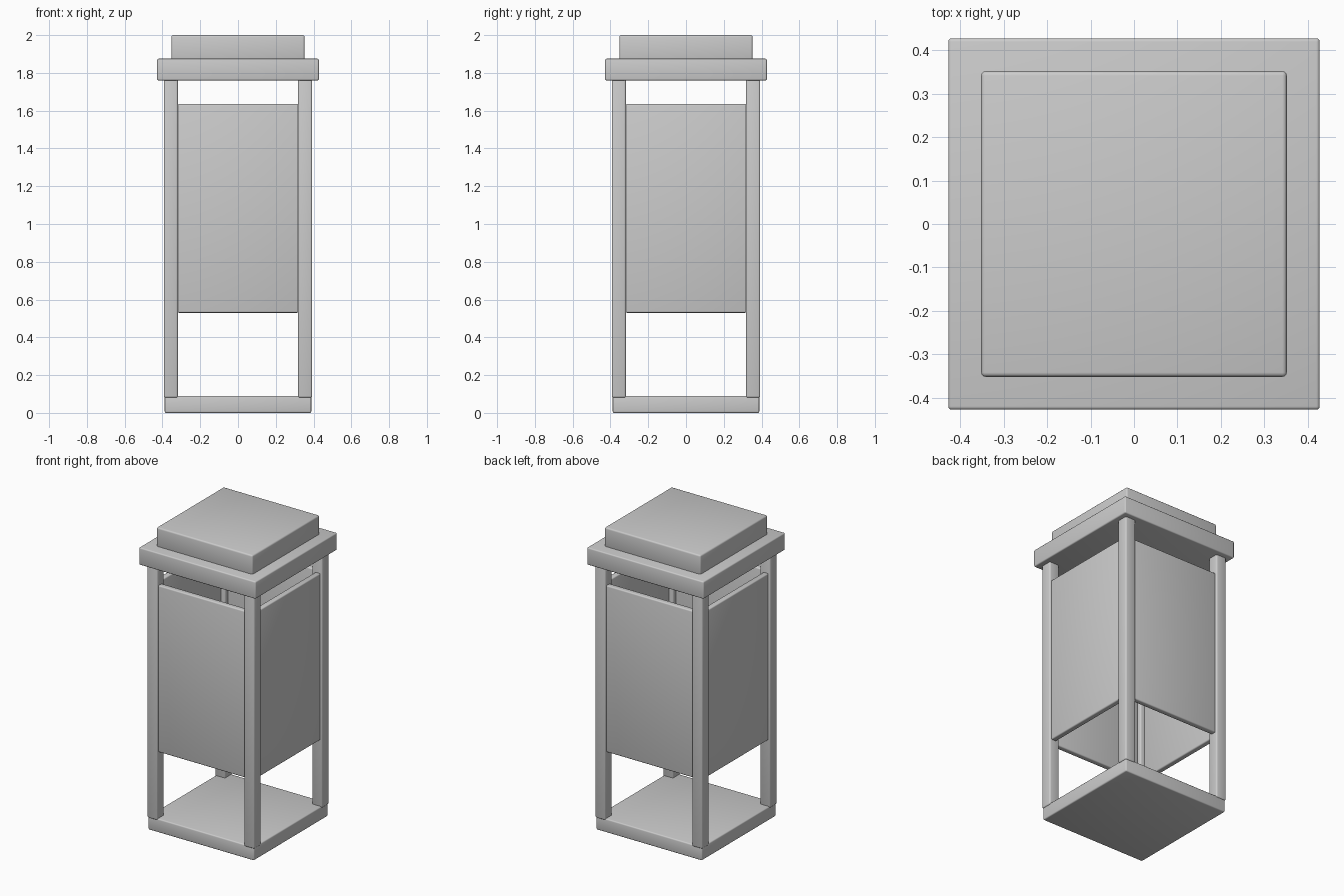
import bpy
import math
from mathutils import Matrix, Vector

cube = bpy.data.objects.get("Cube")
if cube:
    bpy.data.objects.remove(cube, do_unlink=True)

# Single plain grey finish
grey = bpy.data.materials.new("plain_grey")
grey.use_nodes = True
colour = (0.6, 0.6, 0.6, 1)
grey.diffuse_color = colour
grey.node_tree.nodes["Principled BSDF"].inputs["Base Color"].default_value = colour


def box(name, low, high, bevel, angle=0):
    """Rounded box between two corners, turned about the lantern's axis."""
    low, high = Vector(low), Vector(high)
    bpy.ops.mesh.primitive_cube_add(size=1)
    part = bpy.context.object
    part.name = name
    part.data.transform(Matrix.Rotation(angle, 4, "Z")
                        @ Matrix.Translation((low + high) / 2)
                        @ Matrix.Diagonal((*(high - low), 1)))
    part.data.materials.append(grey)
    mod = part.modifiers.new("rounded_edges", "BEVEL")
    mod.width = bevel
    mod.segments = 3
    bpy.ops.object.modifier_apply(modifier=mod.name)
    bpy.ops.object.shade_smooth_by_angle(angle=math.radians(35))
    return part


def slab(name, half, bottom, top, bevel):
    return box(name, (-half, -half, bottom), (half, half, top), bevel)


# Base and two-step roof
slab("base", 0.388, 0, 0.09, 0.008)
slab("roof", 0.428, 1.76, 1.875, 0.008)
slab("roof_cap", 0.352, 1.865, 2.0, 0.01)

# One corner post and one side panel per quarter turn
corners = ("front_left", "back_left", "back_right", "front_right")
sides = ("front", "left", "back", "right")
for i in range(4):
    turn = i * math.pi / 2
    box(corners[i] + "_post", (0.318, -0.393, 0.08), (0.393, -0.318, 1.77), 0.01, turn)
    box(sides[i] + "_panel", (-0.32, -0.383, 0.53), (0.32, -0.345, 1.635), 0.008, turn)
